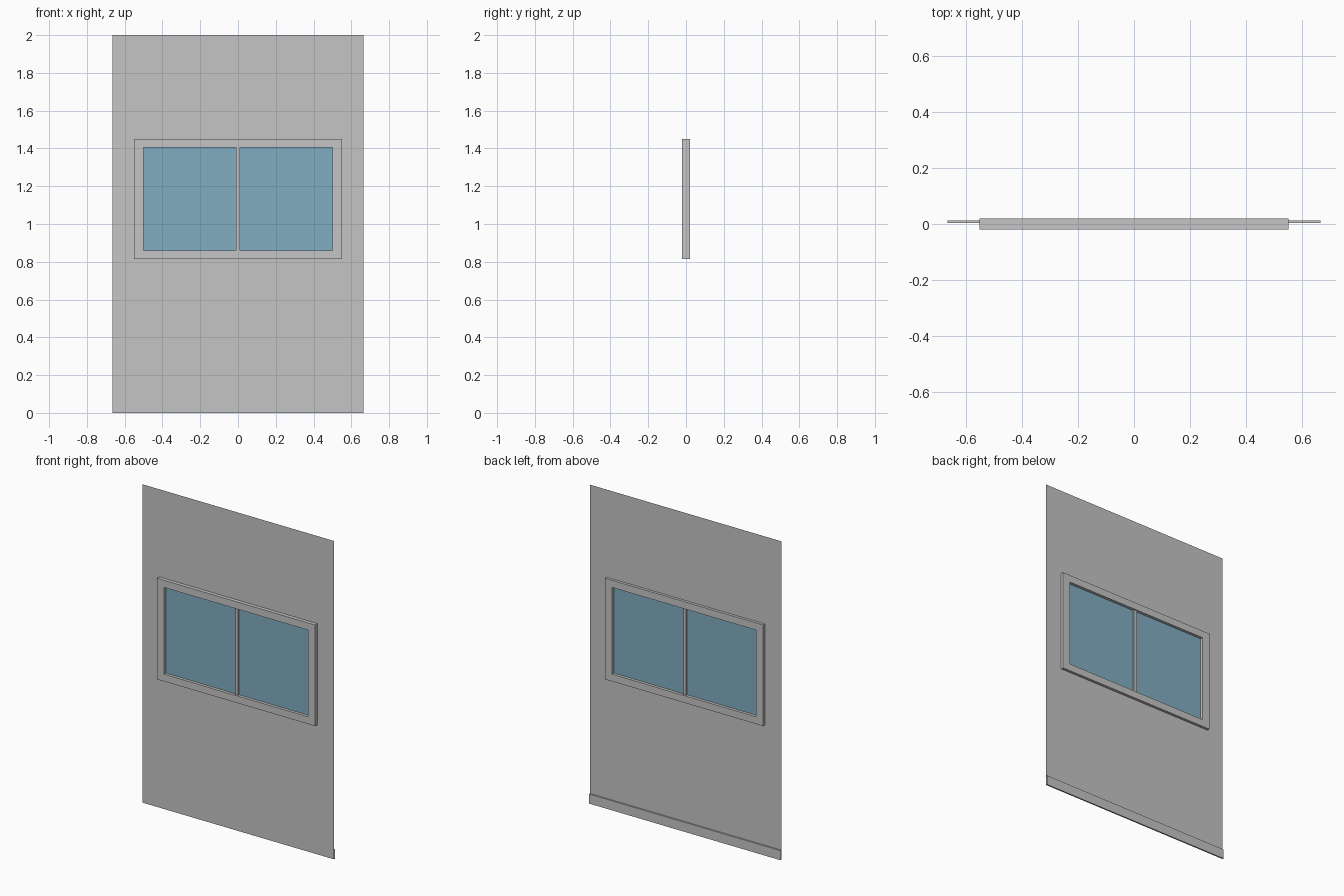
import bpy
import bmesh

cube = bpy.data.objects.get("Cube")
if cube:
    bpy.data.objects.remove(cube, do_unlink=True)


def material(name, color):
    mat = bpy.data.materials.new(name)
    mat.use_nodes = True
    mat.diffuse_color = color
    mat.node_tree.nodes["Principled BSDF"].inputs["Base Color"].default_value = color
    return mat


GREY = material("panel grey", (0.56, 0.56, 0.56, 1))
BLUE = material("glass blue", (0.22, 0.42, 0.53, 1))

# Half widths and heights of the panel, window frame and opening
WALL = (0.665, 0, 2)
FRAME = (0.55, 0.815, 1.45)
OPENING = (0.5, 0.86, 1.405)
WALL_Y = 0.003


def finish(name, bm, mat):
    mesh = bpy.data.meshes.new(name)
    bm.to_mesh(mesh)
    bm.free()
    mesh.materials.append(mat)
    obj = bpy.data.objects.new(name, mesh)
    bpy.context.collection.objects.link(obj)
    return obj


def loop(bm, rect, y):
    w, low, high = rect
    corners = ((-w, low), (w, low), (w, high), (-w, high))
    return [bm.verts.new((x, y, z)) for x, z in corners]


def bridge(bm, a, b):
    for i in range(len(a)):
        j = (i + 1) % len(a)
        bm.faces.new((a[i], a[j], b[j], b[i]))


def box(name, rect, y0, y1, mat, open_ends=False):
    bm = bmesh.new()
    front, back = loop(bm, rect, y0), loop(bm, rect, y1)
    bm.faces.new(front)
    bm.faces.new(back[::-1])
    bridge(bm, back, front)
    bm.normal_update()
    if open_ends:
        ends = [f for f in bm.faces if abs(f.normal.x) > 0.9]
        bmesh.ops.delete(bm, geom=ends, context="FACES")
    return finish(name, bm, mat)


# Thin wall sheet with a hole hidden behind the frame
bm = bmesh.new()
hole = (0.525, 0.84, 1.43)
bridge(bm, loop(bm, WALL, WALL_Y), loop(bm, hole, WALL_Y))
finish("wall_panel", bm, GREY)

# Window frame standing proud on both sides
bm = bmesh.new()
rings = [loop(bm, rect, y) for rect, y in
         ((FRAME, -0.02), (OPENING, -0.02), (OPENING, 0.02), (FRAME, 0.02))]
for i in range(4):
    bridge(bm, rings[i], rings[(i + 1) % 4])
finish("window_frame", bm, GREY)

# Glass pane and the upright dividing it
box("window_glass", OPENING, -0.002, 0.002, BLUE)
box("window_divider", (0.01, OPENING[1], OPENING[2]), -0.013, 0.013, GREY)

# Skirting strip along the foot of the back
box("skirting_board", (WALL[0], 0, 0.06), WALL_Y, 0.012, GREY, open_ends=True)
